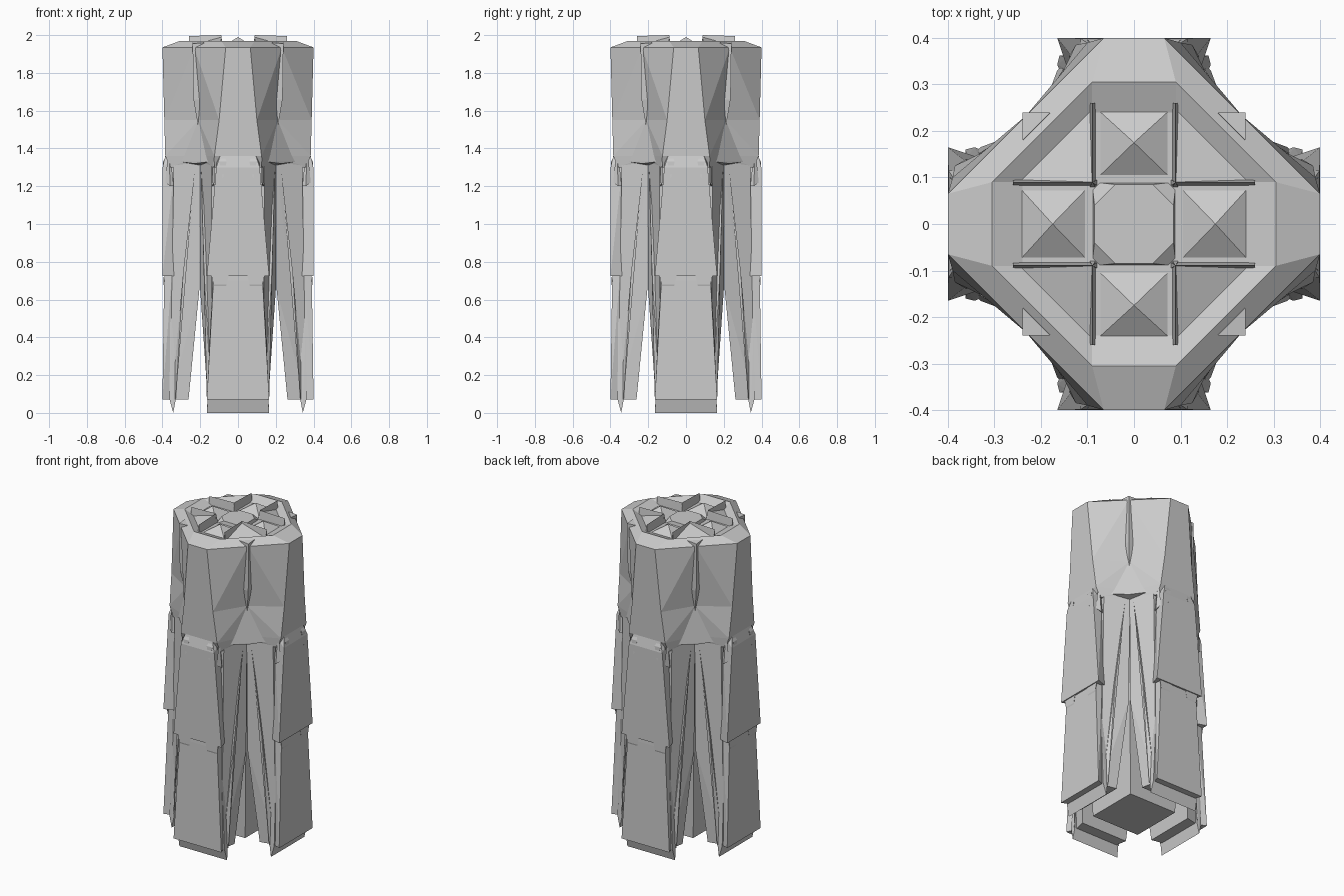
import bpy, bmesh
from mathutils import Matrix, Vector
from math import pi


def make(name, bm):
    bmesh.ops.recalc_face_normals(bm, faces=bm.faces[:])
    me = bpy.data.meshes.new(name)
    bm.to_mesh(me)
    bm.free()
    ob = bpy.data.objects.new(name, me)
    bpy.context.collection.objects.link(ob)
    return ob


def hull(name, pts, turns=4):
    """Faceted convex part, repeated around z."""
    for k in range(turns):
        rot = Matrix.Rotation(k * pi / 2, 3, 'Z')
        bm = bmesh.new()
        for p in pts:
            bm.verts.new(rot @ Vector(p))
        res = bmesh.ops.convex_hull(bm, input=bm.verts[:])
        junk = {g for g in res["geom_interior"] + res["geom_unused"]
                if isinstance(g, bmesh.types.BMVert)}
        bmesh.ops.delete(bm, geom=list(junk), context='VERTS')
        make(name + "_" + str(k + 1), bm)


def mirror(pts):
    return [(s * x, y, z) for x, y, z in pts for s in (1, -1)]


def ring(a, b, m, z):
    """12 points: flat side at distance a, half width b, diagonal point m."""
    out = []
    for k in range(4):
        rot = Matrix.Rotation(k * pi / 2, 3, 'Z')
        out += [rot @ Vector(p) for p in ((a, -b, z), (a, b, z), (m, m, z))]
    return out


def loft(name, rings):
    bm = bmesh.new()
    loops = [[bm.verts.new(p) for p in r] for r in rings]
    for lo, hi in zip(loops, loops[1:]):
        for i in range(12):
            j = (i + 1) % 12
            bm.faces.new((lo[i], lo[j], hi[j], hi[i]))
    bm.faces.new(loops[0])
    bm.faces.new(loops[-1])
    bmesh.ops.triangulate(bm, faces=bm.faces[:])
    return make(name, bm)


# upper trunk with raised rim and a shallow recess in the top
loft("upper_trunk", [
    ring(0.36, 0.13, 0.195, 1.30),
    ring(0.385, 0.125, 0.205, 1.36),
    ring(0.39, 0.10, 0.21, 1.55),
    ring(0.40, 0.065, 0.2325, 1.935),
    ring(0.305, 0.09, 0.1975, 1.97),
    ring(0.24, 0.09, 0.165, 1.945)])

# inner post
hull("inner_post", [(x * r, y * r, z) for x in (1, -1) for y in (1, -1)
                    for r, z in ((0.165, 0.07), (0.2, 1.32))], 1)

# hanging slabs on each side
hull("upper_slab", mirror([
    (0.095, -0.385, 1.36), (0.11, -0.33, 1.36), (0.115, -0.399, 1.30),
    (0.165, -0.4, 0.725), (0.145, -0.34, 0.725)]))
hull("lower_slab", mirror([
    (0.115, -0.38, 0.95), (0.12, -0.33, 1.0), (0.13, -0.391, 0.70),
    (0.165, -0.4, 0.07), (0.145, -0.35, 0.07)]))

# wedge legs behind the slabs, meeting at the diagonals
hull("leg_wedge", mirror([
    (0.2, -0.2, 1.32), (0.14, -0.34, 1.32), (0.2, -0.205, 0.65),
    (0.16, -0.262, 0.07), (0.14, -0.36, 0.07)]))
for s in (1, -1):
    hull("flank_blade", [(s * 0.195, -0.23, 1.28), (s * 0.18, -0.29, 0.75),
                         (s * 0.165, -0.33, 0.07), (s * 0.14, -0.35, 0.07),
                         (s * 0.15, -0.29, 0.7)])
hull("foot_edge", mirror([
    (0.14, -0.36, 0.5), (0.14, -0.33, 0.5), (0.16, -0.362, 0.07),
    (0.16, -0.33, 0.07), (0.165, -0.343, 0.0)]))

# flared ledge and long proud spike on every diagonal
hull("corner_ledge", [(0.31, -0.15, 1.33), (0.15, -0.31, 1.33),
                      (0.18, -0.18, 1.305), (0.21, -0.21, 1.55),
                      (0.23, -0.23, 1.32)])
hull("corner_spike", [(0.24, -0.18, 1.96), (0.18, -0.24, 1.96),
                      (0.24, -0.24, 1.955), (0.24, -0.24, 1.93),
                      (0.236, -0.236, 1.66), (0.236, -0.2, 1.66),
                      (0.2, -0.236, 1.66), (0.212, -0.212, 1.52),
                      (0.2, -0.2, 1.93)])

for s in (1, -1):
    # small thorns on the slabs
    hull("upper_thorn", [(s * 0.08, -0.375, 1.375), (s * 0.06, -0.396, 1.33),
                         (s * 0.10, -0.396, 1.33), (s * 0.08, -0.4, 1.24),
                         (s * 0.08, -0.36, 1.28)])
    hull("lower_thorn", [(s * 0.05, -0.394, 0.725), (s * 0.14, -0.394, 0.725),
                         (s * 0.06, -0.394, 0.68), (s * 0.13, -0.394, 0.68),
                         (s * 0.095, -0.37, 0.60)])
    hull("side_thorn", [(s * 0.125, -0.365, 1.43), (s * 0.125, -0.385, 1.22),
                        (s * 0.14, -0.36, 1.2), (s * 0.13, -0.34, 1.2)])
    # thin crown ridges
    hull("crown_ridge", [(s * 0.083, -0.26, 1.945), (s * 0.095, -0.26, 1.945),
                         (s * 0.089, -0.26, 1.995), (s * 0.089, -0.09, 2.0),
                         (s * 0.083, -0.08, 1.945), (s * 0.095, -0.08, 1.945)])

# crown: arm pyramids, corner facets and centre boss
hull("crown_pyramid", mirror([(0.088, -0.09, 1.935), (0.088, -0.255, 1.935),
                              (0.0, -0.175, 1.99)]))
hull("crown_corner", [(0.088, -0.088, 1.99), (0.255, -0.088, 1.945),
                      (0.088, -0.255, 1.945), (0.088, -0.088, 1.94)])
hull("crown_centre", [(x * 0.09, y * 0.09, 1.935) for x in (1, -1) for y in (1, -1)]
     + [(x * 0.085, y * 0.04, 1.965) for x in (1, -1) for y in (1, -1)]
     + [(x * 0.04, y * 0.085, 1.965) for x in (1, -1) for y in (1, -1)], 1)
